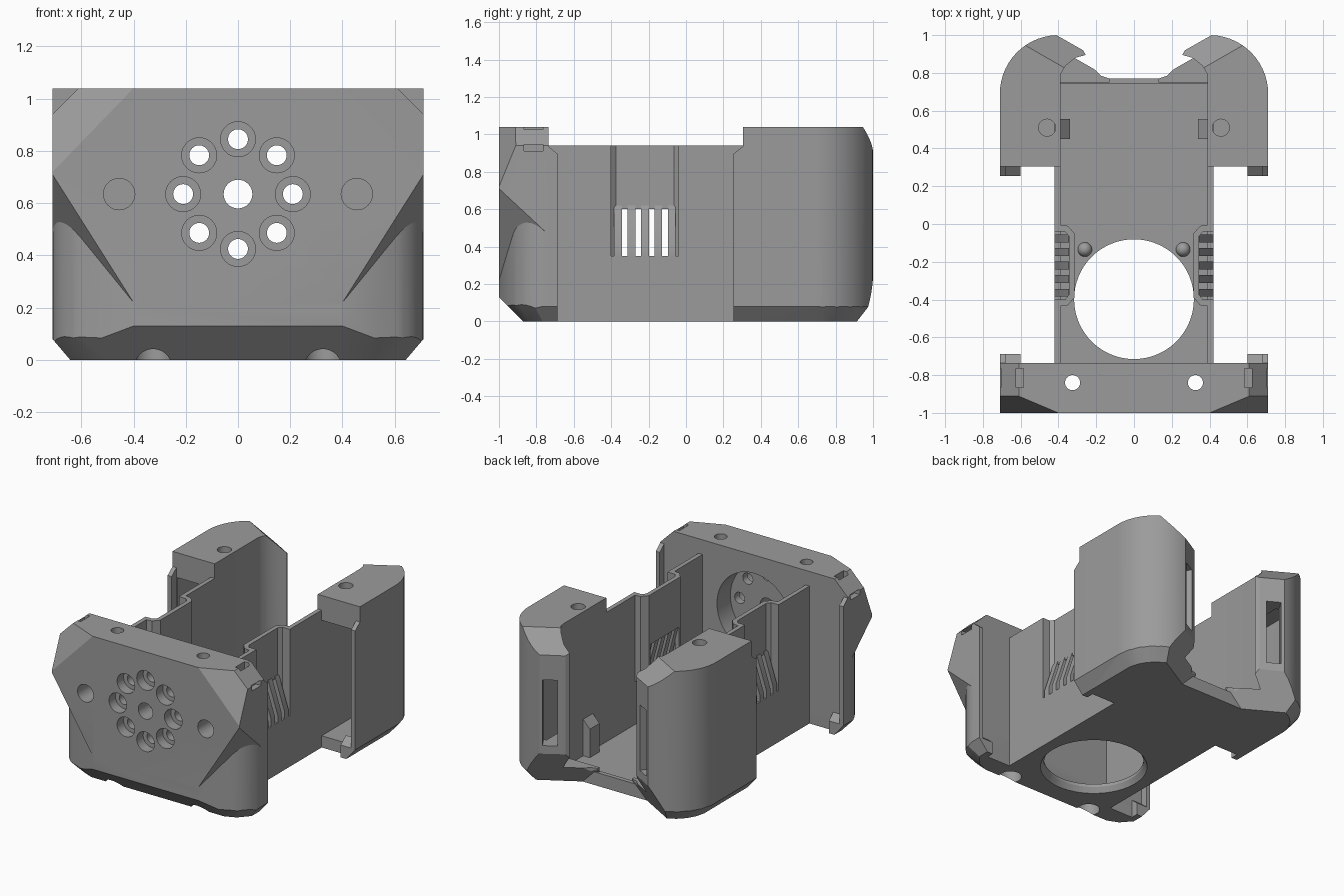
import bpy, bmesh, math
from mathutils import Vector

if "Cube" in bpy.data.objects:
    bpy.data.objects.remove(bpy.data.objects["Cube"])

grey = bpy.data.materials.new("grey_plastic")
grey.diffuse_color = (0.33, 0.33, 0.33, 1)
grey.use_nodes = True
grey.node_tree.nodes["Principled BSDF"].inputs["Base Color"].default_value = grey.diffuse_color


def finish(name, bm):
    bmesh.ops.recalc_face_normals(bm, faces=bm.faces)
    me = bpy.data.meshes.new(name)
    bm.to_mesh(me)
    bm.free()
    ob = bpy.data.objects.new(name, me)
    me.materials.append(grey)
    bpy.context.collection.objects.link(ob)
    return ob


def place(axis, a, b, t):
    return {'x': (t, a, b), 'y': (a, t, b), 'z': (a, b, t)}[axis]


def prism(name, pts, lo, hi, axis='z'):
    bm = bmesh.new()
    f = bm.faces.new([bm.verts.new(place(axis, a, b, lo)) for a, b in pts])
    r = bmesh.ops.extrude_face_region(bm, geom=[f])
    d = Vector(place(axis, 0, 0, hi - lo))
    bmesh.ops.translate(bm, verts=[v for v in r['geom'] if isinstance(v, bmesh.types.BMVert)], vec=d)
    return finish(name, bm)


def box(name, x0, x1, y0, y1, z0, z1):
    return prism(name, [(x0, y0), (x1, y0), (x1, y1), (x0, y1)], z0, z1)


def cyl(a, b, r, lo, hi, axis='z', n=32):
    ring = [(a + r * math.cos(2 * math.pi * i / n), b + r * math.sin(2 * math.pi * i / n)) for i in range(n)]
    return prism("cutter", ring, lo, hi, axis)


def apply_mod(ob, mod):
    bpy.context.view_layer.objects.active = ob
    bpy.ops.object.modifier_apply(modifier=mod.name)


def boolean(ob, other, op='DIFFERENCE'):
    m = ob.modifiers.new("bool", 'BOOLEAN')
    m.operation, m.solver, m.object = op, 'EXACT', other
    apply_mod(ob, m)
    bpy.data.objects.remove(other)


def slice_off(ob, planes):
    """Remove everything on the outward side of each (point, normal)."""
    bm = bmesh.new()
    bm.from_mesh(ob.data)
    for p, n in planes:
        bmesh.ops.bisect_plane(bm, geom=bm.verts[:] + bm.edges[:] + bm.faces[:], dist=1e-5,
                               plane_co=p, plane_no=Vector(n).normalized(), clear_outer=True)
        edges = [e for e in bm.edges if e.is_boundary]
        if edges:
            bmesh.ops.edgeloop_fill(bm, edges=edges)
    bmesh.ops.recalc_face_normals(bm, faces=bm.faces)
    bm.to_mesh(ob.data)
    bm.free()


def both_sides(planes):
    return planes + [((-p[0], p[1], p[2]), (-n[0], n[1], n[2])) for p, n in planes]


def plane3(a, b, c, zsign):
    n = (Vector(b) - Vector(a)).cross(Vector(c) - Vector(a))
    return (a, tuple(n if n.z * zsign > 0 else -n))


def mirror(ob):
    apply_mod(ob, ob.modifiers.new("mirror", 'MIRROR'))


def arc(cx, cy, rx, ry, a0, a1, n):
    ang = [math.radians(a0 + (a1 - a0) * i / n) for i in range(n + 1)]
    return [(cx + rx * math.cos(a), cy + ry * math.sin(a)) for a in ang]


# Front block: rounded lower body joined to a faceted upper body
half = [(0.40, -1)] + arc(0.53, -0.75, 0.18, 0.19, -65, 0, 8) + [(0.71, -0.735)]
front = prism("front_block", half + [(-x, y) for x, y in reversed(half)], 0, 1.0)
upper = box("upper", -0.71, 0.71, -1, -0.735, 0.2, 1.04)
under = plane3((0.4, -1, 0.22), (0.71, -1, 0.71), (0.71, -0.86, 0.58), -1)
slice_off(upper, both_sides([under]))
boolean(front, upper, 'UNION')
cheek = plane3((0.4, -1, 1.04), (0.71, -1, 0.72), (0.71, -0.91, 0.94), 1)
slice_off(front, both_sides([cheek, ((0.61, 0, 1.04), (1, 0, 1)), ((0.71, 0, 0.08), (1, 0, -0.85)),
                             ((0.52, -0.95, 0.08), (0.39, -0.92, -1)),
                             ((0.64, -0.89, 0.08), (0.75, -0.66, -1))])
          + [((0, -1, 0.13), (0, -1, -1))])

# Round fan pocket behind the face, ring of counterbored holes and blind screw holes
boolean(front, cyl(0, 0.635, 0.28, -0.88, -0.6, 'y', 48))
boolean(front, cyl(0, 0.635, 0.055, -1.1, -0.8, 'y'))
for i in range(8):
    a = i * math.pi / 4
    x, z = 0.21 * math.cos(a), 0.635 + 0.21 * math.sin(a)
    boolean(front, cyl(x, z, 0.067, -1.1, -0.93, 'y'))
    boolean(front, cyl(x, z, 0.038, -1.1, -0.8, 'y'))
for s in (-1, 1):
    boolean(front, cyl(s * 0.455, 0.635, 0.06, -1.1, -0.85, 'y'))
    boolean(front, cyl(s * 0.325, -0.84, 0.04, -0.1, 1.1))
    boolean(front, cyl(s * 0.325, -0.84, 0.072, -0.1, 0.1))
    # strap notches on the upper corners
    for x0, x1, z0, z1 in ((0.585, 0.625, 0.97, 1.1), (0.67, 0.75, 0.91, 0.945)):
        boolean(front, box("notch", min(s * x0, s * x1), max(s * x0, s * x1), -0.865, -0.765, z0, z1))

# Rear pillars: hollow, round outside, faceted at the back
back_n = (-0.5, 0.87)
outline = [(0.39, 0.305), (0.71, 0.305)] + arc(0.40, 0.69, 0.31, 0.31, 0, 88, 14) + \
          [(0.27, 0.92), (0.255, 0.895), (0.31, 0.88), (0.36, 0.84), (0.385, 0.80), (0.39, 0.76)]
pillar = prism("rear_pillar", outline, 0, 1.04)
foot = []
for deg in range(0, 76, 15):
    c, s = math.cos(math.radians(deg)), math.sin(math.radians(deg))
    foot.append(((0.40 + 0.31 * c, 0.69 + 0.31 * s, 0.08), (c, s, -0.85)))
heel = ((0.41, 1.0, 0.235), (back_n[0], back_n[1], -0.5))
slice_off(pillar, [((0.41, 1.0, 0.91), (back_n[0], back_n[1], 1)), heel] + foot)
boolean(pillar, prism("cavity", [(0.42, 0.2), (0.67, 0.2)] + arc(0.42, 0.69, 0.25, 0.22, 0, 90, 8), 0.08, 0.87))
boolean(pillar, cyl(0.46, 0.51, 0.045, 0.8, 1.1))
slot = [(0.295, 0.97), (0.375, 1.02), (0.50, 0.81), (0.42, 0.76)]
boolean(pillar, prism("slot", slot, 0.29, 0.74))
mirror(pillar)

# Curved toes joining the pillars to the floor
toe = prism("pillar_toe", [(0.13, 0.77), (0.175, 0.785), (0.21, 0.82), (0.27, 0.92), (0.41, 0.95),
                           (0.41, 0.75), (0.13, 0.75)], 0, 0.12)
slice_off(toe, [heel])
mirror(toe)

# Floor with a large round opening, bevelled underneath
floor = box("floor", -0.41, 0.41, -0.74, 0.77, 0, 0.055)
boolean(floor, cyl(0, -0.398, 0.317, -0.1, 0.2, 'z', 64))
bm = bmesh.new()
bmesh.ops.create_cone(bm, cap_ends=True, segments=64, radius1=0.35, radius2=0.31, depth=0.06)
bmesh.ops.translate(bm, verts=bm.verts, vec=(0, -0.398, 0.015))
boolean(floor, finish("bevel", bm))
boolean(front, cyl(0, -0.398, 0.34, -0.1, 0.06, 'z', 64))
box("rear_sill", -0.40, 0.40, 0.74, 0.77, 0.03, 0.09)

# Side walls, open where the vent bay sits
wall = box("side_wall", 0.39, 0.42, -0.737, 0.306, 0, 0.94)
boolean(wall, box("gap", 0.3, 0.5, -0.40, -0.04, 0.35, 1.1))
mirror(wall)

# Recessed bay: thin wall stepping inward, open behind the vent ribs
bay = prism("vent_bay", [(0.42, -0.40), (0.365, -0.40), (0.345, -0.375), (0.345, -0.065), (0.365, -0.04),
                         (0.42, -0.04), (0.42, -0.015), (0.39, -0.005), (0.35, -0.01), (0.315, -0.05),
                         (0.315, -0.39), (0.35, -0.43), (0.39, -0.435), (0.42, -0.425)], 0.35, 0.94)
boolean(bay, box("window", 0.3, 0.36, -0.375, -0.065, 0.3, 0.60))
mirror(bay)

# Slanted vent ribs
for i in range(5):
    y = -0.385 + i * 0.072
    rib = prism("vent_rib", [(0.42, 0.34), (0.42, 0.40), (0.348, 0.62), (0.316, 0.62), (0.39, 0.34)],
                y, y + 0.042, 'y')
    mirror(rib)

# Edge flanges and lower clips facing each other across the side gap
for label, face, tip in (("front", -0.74, -0.687), ("rear", 0.31, 0.253)):
    for part, x0, top in (("flange", 0.68, 0.94), ("clip", 0.60, 0.13)):
        ob = prism(label + "_" + part, [(face, 0), (tip, 0), (tip, top - 0.045), (face, top)], x0, 0.71, 'x')
        slice_off(ob, [((0.71, 0, 0.08), (1, 0, -0.85))])
        mirror(ob)

# Small inner catches and round floor studs
catch = prism("inner_catch", [(0.395, 0.05), (0.34, 0.05), (0.34, 0.25), (0.395, 0.31)], 0.45, 0.555, 'y')
mirror(catch)
bm = bmesh.new()
bmesh.ops.create_uvsphere(bm, u_segments=20, v_segments=12, radius=0.038)
bmesh.ops.translate(bm, verts=bm.verts, vec=(0.26, -0.135, 0.055))
mirror(finish("floor_stud", bm))

# Smooth the curves, keep the edges crisp
for ob in bpy.data.objects:
    bpy.ops.object.select_all(action='DESELECT')
    ob.select_set(True)
    bpy.context.view_layer.objects.active = ob
    bpy.ops.object.shade_smooth_by_angle(angle=math.radians(25))
